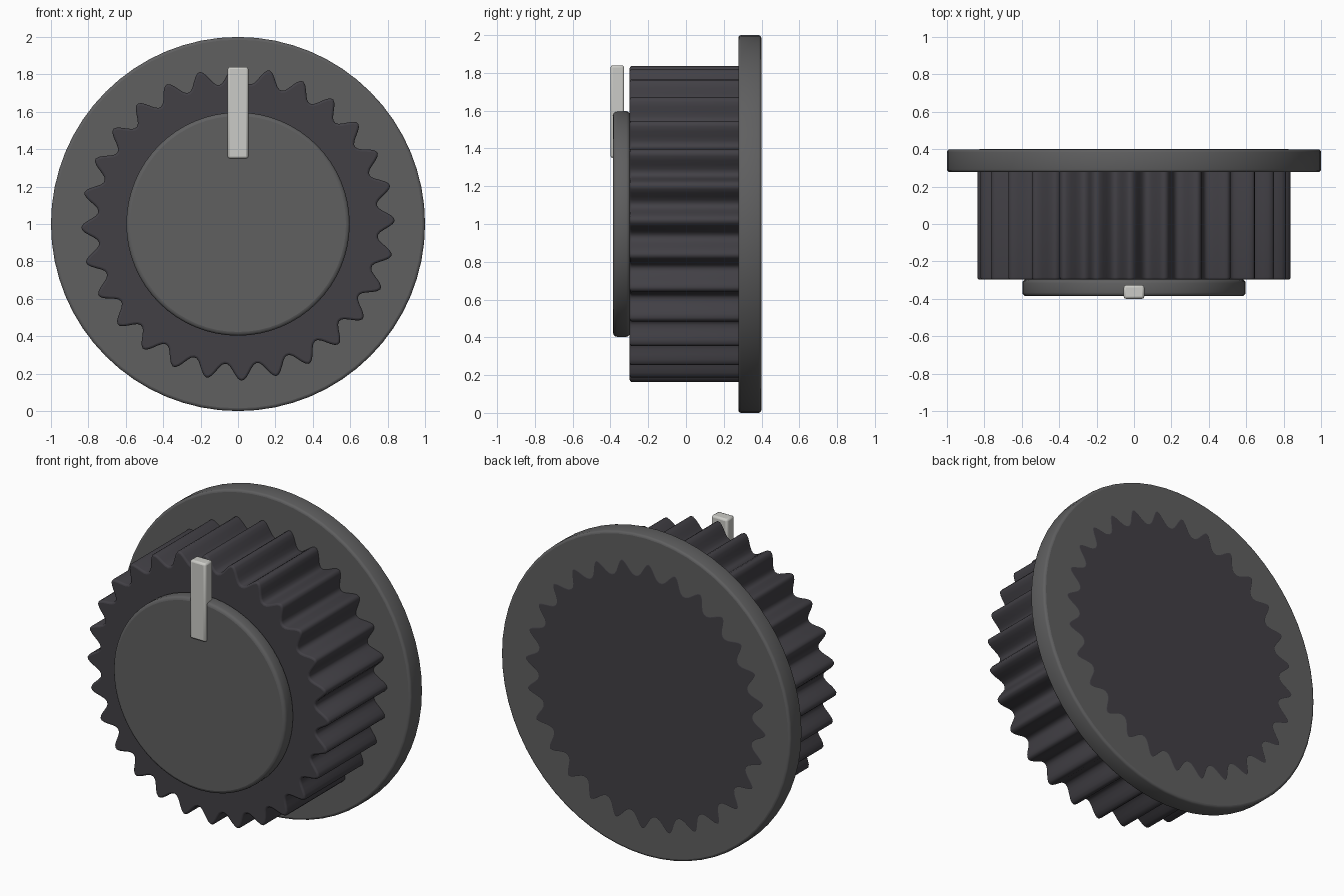
import bpy, bmesh
from math import sin, cos, pi, radians

if "Cube" in bpy.data.objects:
    bpy.data.objects.remove(bpy.data.objects["Cube"], do_unlink=True)

CENTRE_Z = 1.0


def material(name, rgb):
    m = bpy.data.materials.new(name)
    m.use_nodes = True
    colour = (*rgb, 1.0)
    m.diffuse_color = colour
    m.node_tree.nodes["Principled BSDF"].inputs["Base Color"].default_value = colour
    return m


def prism(name, outline, front, back, bevel, mat, segments=3, all_edges=False):
    """Extrude an x-z outline along y and round its rims."""
    bm = bmesh.new()
    face = bm.faces.new([bm.verts.new((x, front, z)) for x, z in outline])
    out = bmesh.ops.extrude_face_region(bm, geom=[face], use_keep_orig=True)
    moved = [g for g in out["geom"] if isinstance(g, bmesh.types.BMVert)]
    bmesh.ops.translate(bm, verts=moved, vec=(0, back - front, 0))
    bmesh.ops.recalc_face_normals(bm, faces=bm.faces)
    rims = [e for e in bm.edges
            if all_edges or abs(e.verts[0].co.y - e.verts[1].co.y) < 1e-5]
    bmesh.ops.bevel(bm, geom=rims, offset=bevel, segments=segments,
                    profile=0.5, affect="EDGES")
    bm.normal_update()
    # Flat ends stay flat, curved walls and rims are smooth
    for f in bm.faces:
        f.smooth = max(abs(c) for c in f.normal) < 0.9999
    mesh = bpy.data.meshes.new(name)
    bm.to_mesh(mesh)
    bm.free()
    mesh.materials.append(mat)
    obj = bpy.data.objects.new(name, mesh)
    bpy.context.collection.objects.link(obj)
    return obj


def ring(count, radius_at):
    """Closed outline around the knob axis."""
    points = []
    for i in range(count):
        a = 2 * pi * i / count
        r = radius_at(a)
        points.append((r * cos(a), CENTRE_Z + r * sin(a)))
    return points


def grip_radius(a):
    """Rounded teeth with slightly wider valleys."""
    wave = (1 + cos(TEETH * (a - radians(1.4)))) / 2
    return 0.75 + 0.088 * wave ** 1.15


TEETH = 28
grey = material("mid grey", (0.115, 0.115, 0.117))
charcoal = material("charcoal", (0.054, 0.051, 0.060))
off_white = material("off white", (0.60, 0.60, 0.57))

# Wide base flange at the back
prism("base_flange", ring(64, lambda a: 1.0), 0.277, 0.399, 0.015, grey)

# Toothed grip running through the flange
prism("toothed_grip", ring(TEETH * 12, grip_radius), -0.298, 0.4, 0.012, charcoal)

# Round face cap
prism("face_cap", ring(64, lambda a: 0.597), -0.386, -0.296, 0.02, grey)

# Pointer bar
bar = [(-0.055, 1.35), (0.055, 1.35), (0.055, 1.84), (-0.055, 1.84)]
prism("pointer_bar", bar, -0.4, -0.327, 0.012, off_white, 2, True)
